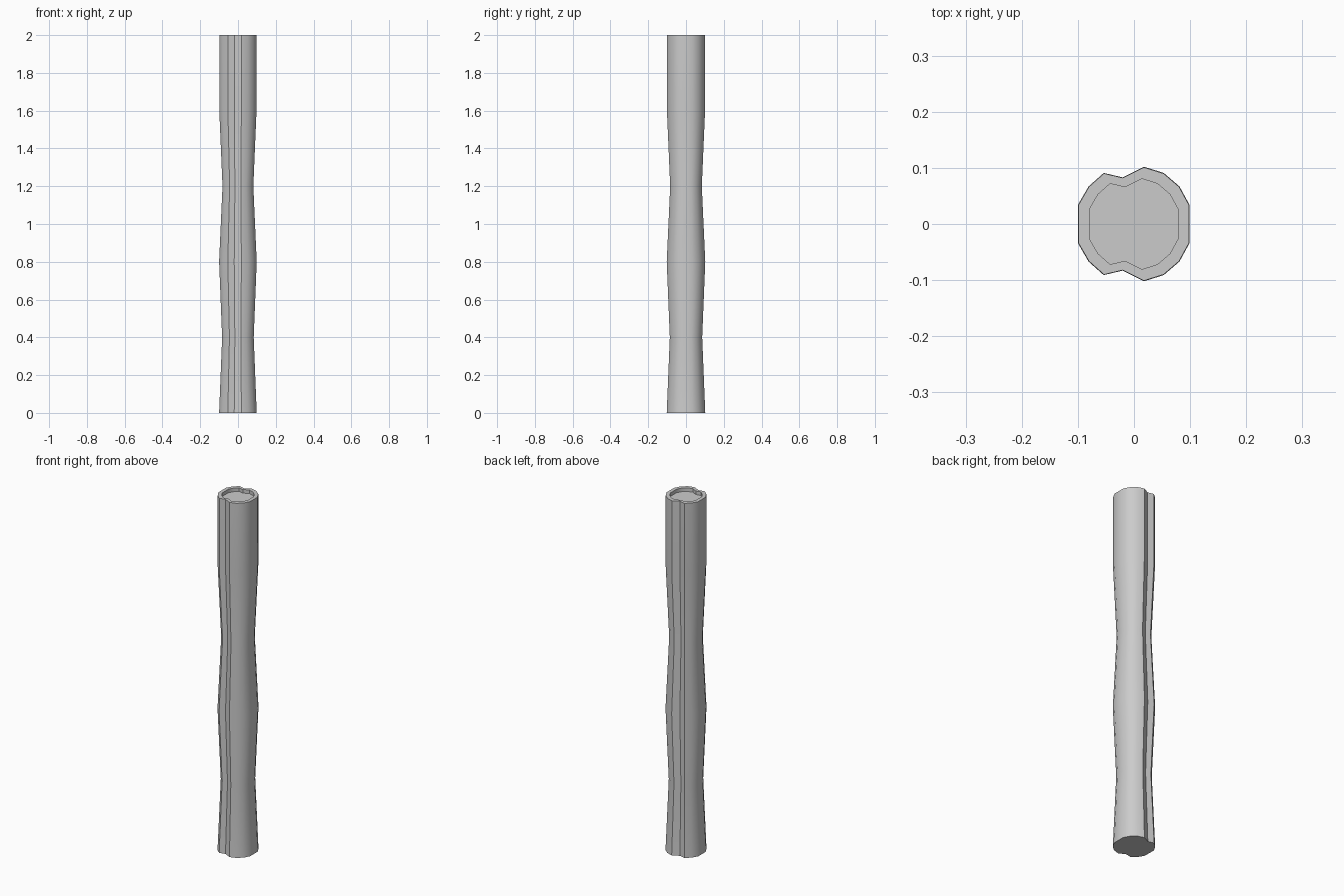
import bpy, bmesh

if "Cube" in bpy.data.objects:
    bpy.data.objects.remove(bpy.data.objects["Cube"])

# Cross-section: half outline (y > 0), mirrored to the front
half = [(0.099, 0.034), (0.081, 0.067), (0.053, 0.091), (0.018, 0.102),
        (-0.020, 0.083), (-0.054, 0.091), (-0.081, 0.067), (-0.100, 0.034)]
outline = half + [(x, -y) for x, y in reversed(half)]

# Rings (height, scale): wavy shaft, then flat rim and shallow recess on top
rings = [(0, 1.0), (0.4, 0.84), (0.8, 1.0), (1.2, 0.82), (1.6, 0.99),
         (2.0, 0.99), (2.0, 0.79), (1.98, 0.79)]

bm = bmesh.new()
loops = [[bm.verts.new((x * s, y * s, z)) for x, y in outline] for z, s in rings]
n = len(outline)
for a, b in zip(loops, loops[1:]):
    for i in range(n):
        j = (i + 1) % n
        bm.faces.new((a[i], a[j], b[j], b[i]))
bm.faces.new(loops[0][::-1])   # bottom cap
bm.faces.new(loops[-1])        # recess floor
bmesh.ops.recalc_face_normals(bm, faces=bm.faces)

mesh = bpy.data.meshes.new("grooved_pole")
bm.to_mesh(mesh)
bm.free()
pole = bpy.data.objects.new("grooved_pole", mesh)
bpy.context.collection.objects.link(pole)
bpy.context.view_layer.objects.active = pole
pole.select_set(True)
bpy.ops.object.shade_smooth_by_angle(angle=0.6)
